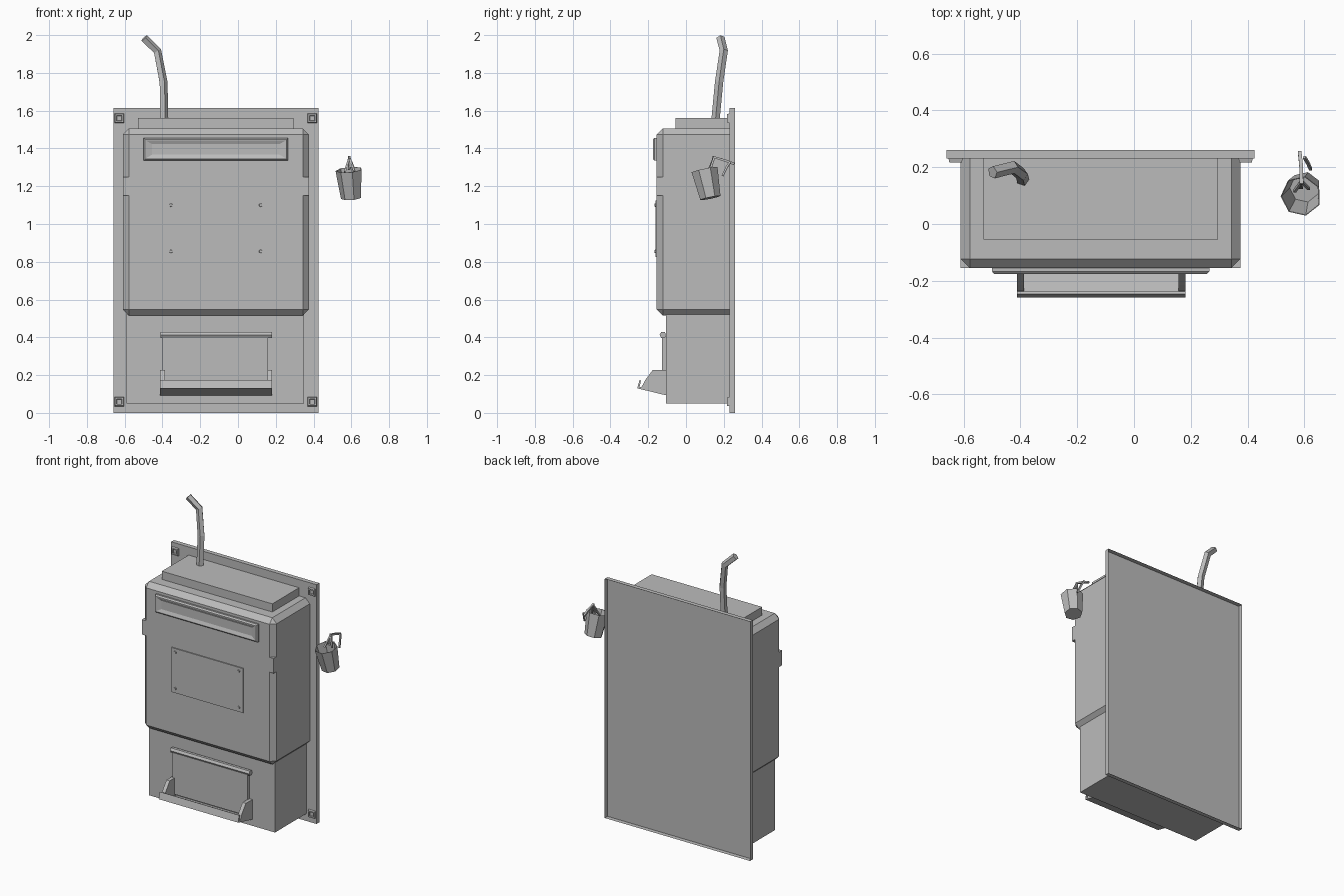
import bpy, bmesh, math
from mathutils import Vector

if "Cube" in bpy.data.objects:
    bpy.data.objects.remove(bpy.data.objects["Cube"])

grey = bpy.data.materials.new("grey_metal")
grey.diffuse_color = (0.5, 0.5, 0.5, 1)
grey.use_nodes = True
grey.node_tree.nodes["Principled BSDF"].inputs["Base Color"].default_value = grey.diffuse_color


def make(name, verts, faces):
    me = bpy.data.meshes.new(name)
    me.from_pydata(verts, [], faces)
    bm = bmesh.new()
    bm.from_mesh(me)
    bmesh.ops.recalc_face_normals(bm, faces=bm.faces)
    bm.to_mesh(me)
    bm.free()
    me.materials.append(grey)
    ob = bpy.data.objects.new(name, me)
    bpy.context.collection.objects.link(ob)
    return ob


def loft(name, rings, start=True, end=True):
    """Skin a list of equal-length point rings, with optional end caps."""
    n = len(rings[0])
    verts = [tuple(p) for r in rings for p in r]
    faces = [(k * n + i, k * n + (i + 1) % n, (k + 1) * n + (i + 1) % n, (k + 1) * n + i)
             for k in range(len(rings) - 1) for i in range(n)]
    if start:
        faces.append(tuple(range(n)))
    if end:
        faces.append(tuple(range((len(rings) - 1) * n, len(rings) * n)))
    return make(name, verts, faces)


def rect(x0, x1, z0, z1, y, inset=0.0, inset_z=None):
    iz = inset if inset_z is None else inset_z
    a, b, c, d = x0 + inset, x1 - inset, z0 + iz, z1 - iz
    return [(a, y, c), (b, y, c), (b, y, d), (a, y, d)]


def open_box(name, x0, x1, y0, y1, z0, z1):
    """Box whose rear side is left open."""
    return loft(name, [rect(x0, x1, z0, z1, y1), rect(x0, x1, z0, z1, y0)], start=False)


def extrude_x(name, profile, x0, x1):
    return loft(name, [[(x, y, z) for y, z in profile] for x in (x0, x1)])


def circle(centre, axis, r, n, turn=0.0):
    axis = Vector(axis).normalized()
    u = axis.cross(Vector((0, 1, 0)) if abs(axis.y) < 0.8 else Vector((1, 0, 0))).normalized()
    v = axis.cross(u)
    return [Vector(centre) + r * (math.cos(t) * u + math.sin(t) * v)
            for t in (turn + 2 * math.pi * i / n for i in range(n))]


def tube(name, path, r, n):
    pts = [Vector(p) for p in path]
    rings = []
    for i, p in enumerate(pts):
        d = Vector()
        if i:
            d += (p - pts[i - 1]).normalized()
        if i < len(pts) - 1:
            d += (pts[i + 1] - p).normalized()
        rings.append(circle(p, d, r, n, math.pi / n))
    return loft(name, rings)


# Wall plate: a shallow tray open at the rear, with a hollow bolt in each corner
open_box("back_plate", -0.66, 0.425, 0.23, 0.26, 0, 1.615)
for cx in (-0.628, 0.393):
    for cz in (0.06, 1.56):
        b = (cx - 0.025, cx + 0.025, cz - 0.025, cz + 0.025)
        loft("corner_bolt", [rect(*b, 0.23), rect(*b, 0.217, 0.003), rect(*b, 0.217, 0.011),
                             rect(*b, 0.226, 0.013)], start=False)

# Lower box and top cap
open_box("lower_body", -0.59, 0.35, -0.105, 0.23, 0.05, 0.53)
open_box("top_cap", -0.53, 0.295, -0.055, 0.23, 1.5, 1.56)

# Upper box with every edge bevelled except those against the plate
upper = open_box("upper_body", -0.61, 0.375, -0.155, 0.23, 0.515, 1.505)
bm = bmesh.new()
bm.from_mesh(upper.data)
edges = [e for e in bm.edges if not e.is_boundary]
bmesh.ops.bevel(bm, geom=edges, offset=0.032, offset_type='OFFSET', segments=1,
                profile=0.5, affect='EDGES')
bm.to_mesh(upper.data)
bm.free()

# Square band ends that fill the bevelled front corners
for x, s in ((-0.61, 1), (0.375, -1)):
    tri = [(x, -0.123), (x, -0.155), (x + s * 0.032, -0.155)]
    loft("band_corner", [[(px, py, z) for px, py in tri] for z in (1.15, 1.25)])

# Slot frame with a shallow soft recess
sf = (-0.5, 0.265, 1.335, 1.455)
frame = loft("slot_frame", [rect(*sf, -0.155), rect(*sf, -0.167), rect(*sf, -0.176, 0.008),
                            rect(*sf, -0.176, 0.014), rect(*sf, -0.168, 0.045, 0.032)],
             start=False)

# Thin notice plate and its four rivets
open_box("notice_plate", -0.385, 0.15, -0.162, -0.155, 0.825, 1.125)
for x in (-0.355, 0.12):
    for z in (0.855, 1.1):
        loft("rivet", [circle((x, y, z), (0, 1, 0), r, 6)
                       for y, r in ((-0.16, 0.01), (-0.168, 0.008))], start=False)

# Lower hatch, hinge bar and tray
open_box("hatch_panel", -0.4, 0.16, -0.127, -0.105, 0.12, 0.41)
tube("hinge_bar", [(-0.41, -0.122, 0.413), (0.18, -0.122, 0.413)], 0.018, 6)
side = [(-0.105, 0.095), (-0.24, 0.128), (-0.215, 0.175), (-0.175, 0.228), (-0.105, 0.228)]
for x in (-0.412, 0.156):
    extrude_x("tray_side", side, x, x + 0.025)
floor = [(-0.105, 0.093), (-0.258, 0.13), (-0.246, 0.175), (-0.238, 0.172),
         (-0.246, 0.138), (-0.105, 0.105)]
extrude_x("tray_floor", floor, -0.412, 0.181)

# Bent pipe on the top
tube("bent_pipe", [(-0.392, 0.156, 1.55), (-0.396, 0.175, 1.75),
                   (-0.428, 0.2, 1.915), (-0.498, 0.182, 1.983)], 0.023, 5)

# Tilted open bucket hung at the side
top, low = Vector((0.588, 0.098, 1.287)), Vector((0.601, 0.129, 1.138))
ax = top - low
loft("bucket", [circle(low, ax, 0.056, 7), circle(top, ax, 0.072, 7),
                circle(top, ax, 0.069, 7), circle(low + ax * 0.06, ax, 0.052, 7)])

# Bucket handle and hook
tube("handle_left", [(0.565, 0.115, 1.275), (0.59, 0.15, 1.355)], 0.007, 4)
tube("handle_right", [(0.615, 0.125, 1.28), (0.59, 0.15, 1.355)], 0.007, 4)
tube("hook_arm", [(0.588, 0.13, 1.29), (0.59, 0.145, 1.355), (0.588, 0.21, 1.335),
                  (0.583, 0.255, 1.318)], 0.009, 4)
tube("hook_tip", [(0.6, 0.235, 1.33), (0.612, 0.215, 1.3), (0.622, 0.193, 1.255)], 0.007, 4)
